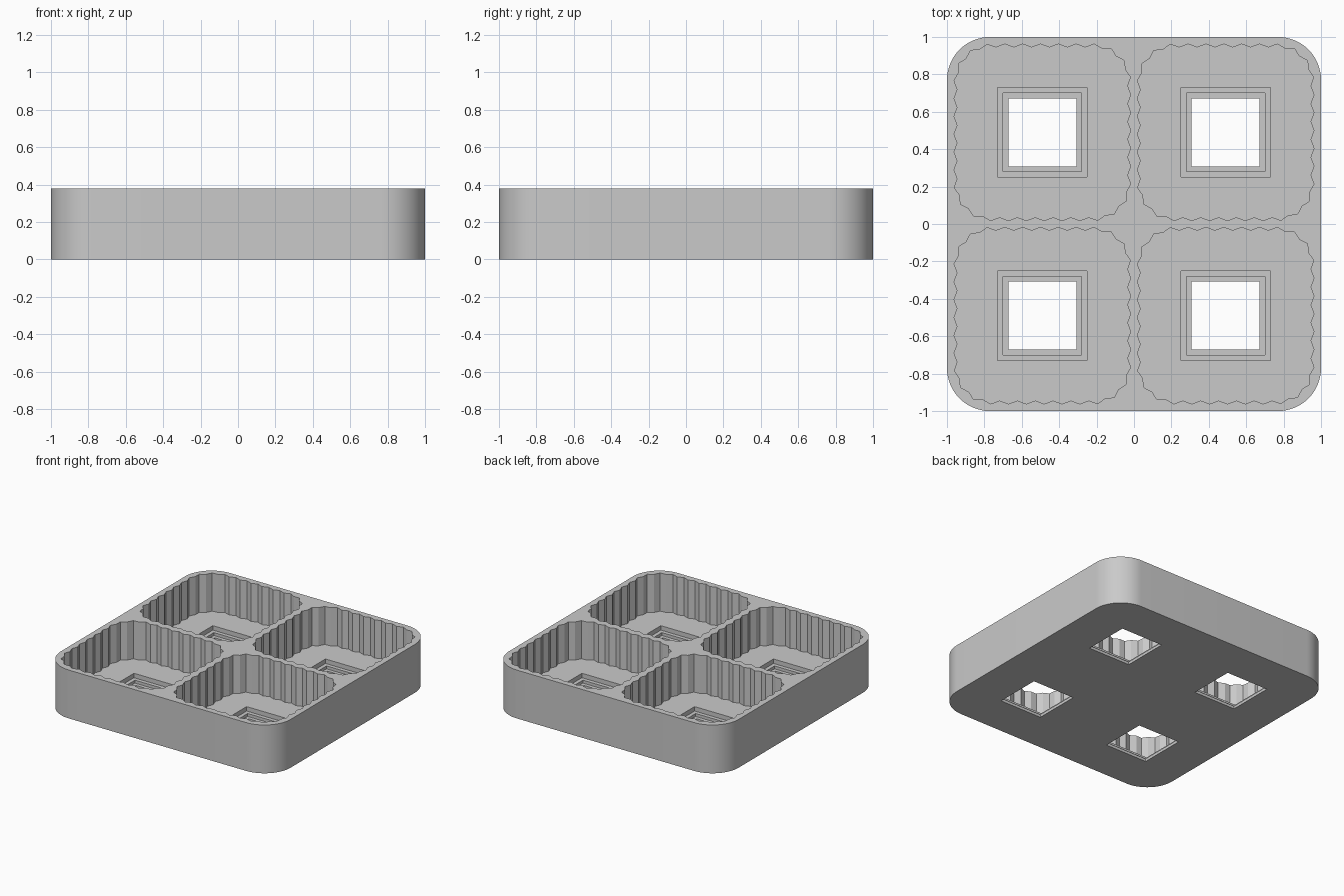
import bpy, bmesh, math

HEIGHT = 0.38
FLOOR = 0.08
CENTRE = 0.49

cube = bpy.data.objects.get("Cube")
if cube:
    bpy.data.objects.remove(cube)

grey = bpy.data.materials.new("light grey")
grey.use_nodes = True
colour = (0.59, 0.59, 0.59, 1)
grey.diffuse_color = colour
grey.node_tree.nodes["Principled BSDF"].inputs["Base Color"].default_value = colour


def rounded_square(half, radius, steps):
    """Outline points of a square with round corners, counter-clockwise."""
    points = []
    for corner in range(4):
        mid = math.pi / 4 + corner * math.pi / 2
        cx = math.copysign(half - radius, math.cos(mid))
        cy = math.copysign(half - radius, math.sin(mid))
        for i in range(steps + 1):
            a = corner * math.pi / 2 + i / steps * math.pi / 2
            points.append((cx + radius * math.cos(a), cy + radius * math.sin(a)))
    return points


def ribbed_square(half, radius, depth, ribs):
    """Rounded square whose edge zigzags inward with sharp ribs."""
    base = rounded_square(half, radius, 24)
    lengths = [math.dist(p, base[(i + 1) % len(base)]) for i, p in enumerate(base)]
    count = ribs * 2
    spacing = sum(lengths) / count
    points, seg, start = [], 0, 0
    for k in range(count):
        d = (k + 0.5) * spacing
        while d > start + lengths[seg]:
            start += lengths[seg]
            seg += 1
        (ax, ay), (bx, by) = base[seg], base[(seg + 1) % len(base)]
        t = (d - start) / lengths[seg]
        inset = depth * (k % 2)
        nx, ny = (by - ay) / lengths[seg], (ax - bx) / lengths[seg]
        points.append((ax + (bx - ax) * t - nx * inset,
                       ay + (by - ay) * t - ny * inset))
    return points


def prism(name, outline, low, high, x=0, y=0):
    bm = bmesh.new()
    base = bm.faces.new([bm.verts.new((x + px, y + py, low)) for px, py in outline])
    top = bmesh.ops.extrude_face_region(bm, geom=[base])["geom"]
    bmesh.ops.translate(bm, vec=(0, 0, high - low),
                        verts=[v for v in top if isinstance(v, bmesh.types.BMVert)])
    bmesh.ops.recalc_face_normals(bm, faces=bm.faces)
    mesh = bpy.data.meshes.new(name)
    bm.to_mesh(mesh)
    bm.free()
    obj = bpy.data.objects.new(name, mesh)
    mesh.materials.append(grey)
    bpy.context.collection.objects.link(obj)
    return obj


def square(half):
    return [(-half, -half), (half, -half), (half, half), (-half, half)]


# Solid tray block
tray = prism("tray", rounded_square(1, 0.23, 16), 0, HEIGHT)

# Ribbed pockets and stepped floor openings
cutters = []
for sx in (-1, 1):
    for sy in (-1, 1):
        x, y = sx * CENTRE, sy * CENTRE
        cutters += [
            prism("pocket_cutter", ribbed_square(0.472, 0.2, 0.018, 36), FLOOR, 0.5, x, y),
            prism("upper_step_cutter", square(0.24), 0.045, 0.2, x, y),
            prism("lower_step_cutter", square(0.21), 0.022, 0.2, x, y),
            prism("opening_cutter", square(0.182), -0.1, 0.2, x, y),
        ]

bpy.context.view_layer.objects.active = tray
for cutter in cutters:
    cut = tray.modifiers.new("cut", 'BOOLEAN')
    cut.operation = 'DIFFERENCE'
    cut.solver = 'EXACT'
    cut.object = cutter
    bpy.ops.object.modifier_apply(modifier=cut.name)
for cutter in cutters:
    bpy.data.objects.remove(cutter)

# Smooth outer corners, crisp ribs
bpy.ops.object.select_all(action='DESELECT')
tray.select_set(True)
bpy.ops.object.shade_smooth_by_angle(angle=math.radians(20))
